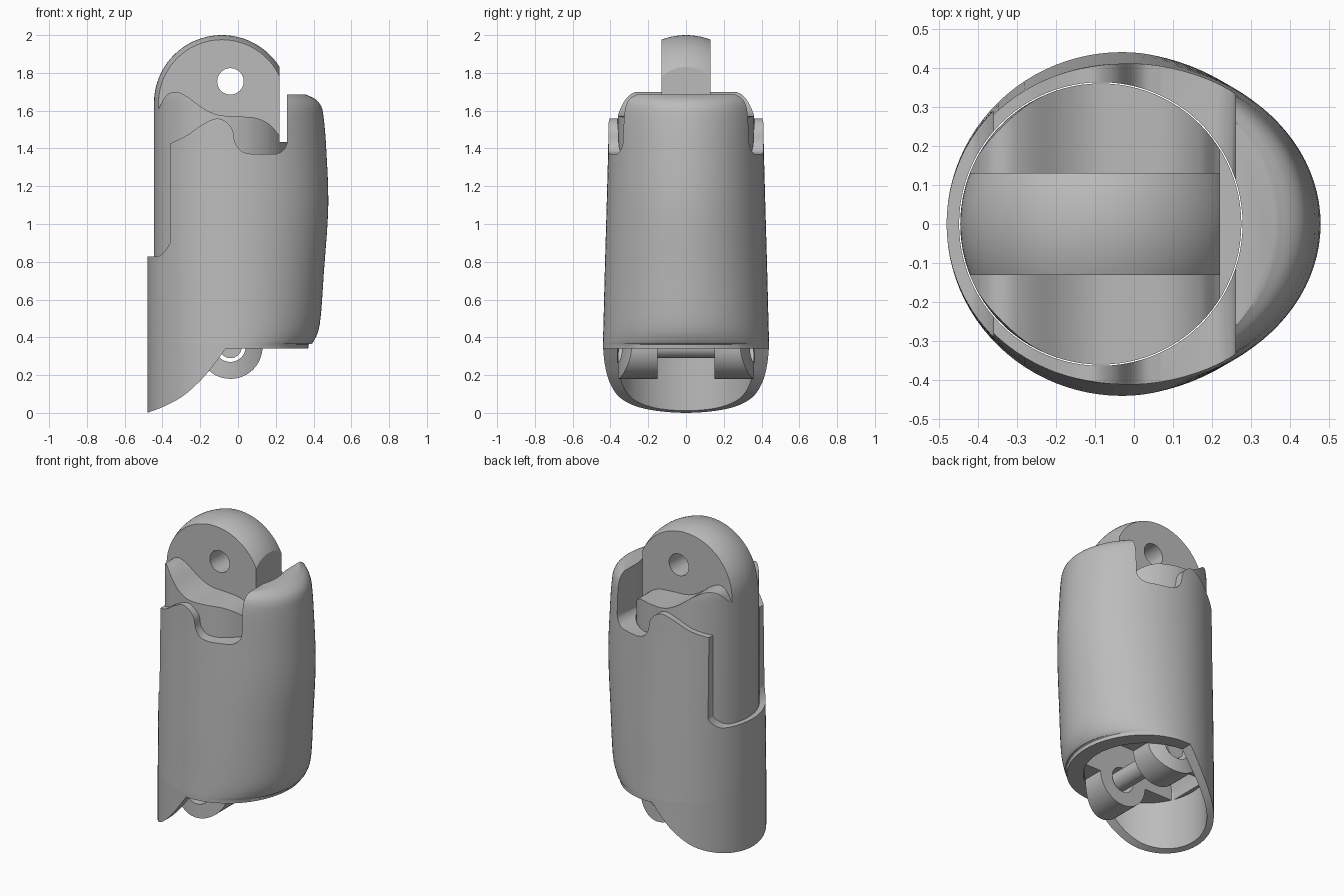
import bpy, bmesh, math
from mathutils import Matrix, Vector

if "Cube" in bpy.data.objects:
    bpy.data.objects.remove(bpy.data.objects["Cube"], do_unlink=True)

grey = bpy.data.materials.new("plain_grey")
grey.use_nodes = True
grey.diffuse_color = (0.5, 0.5, 0.5, 1)
grey.node_tree.nodes["Principled BSDF"].inputs["Base Color"].default_value = (0.5, 0.5, 0.5, 1)

CORE_X, CORE_R = -0.085, 0.36      # axis and radius of the inner core
PIN_X, PIN_Z = -0.04, 0.35         # lower hinge axis


def make(name, bm):
    bmesh.ops.recalc_face_normals(bm, faces=bm.faces)
    mesh = bpy.data.meshes.new(name)
    bm.to_mesh(mesh)
    bm.free()
    mesh.materials.append(grey)
    ob = bpy.data.objects.new(name, mesh)
    bpy.context.collection.objects.link(ob)
    return ob


def smooth(points, steps=8):
    """Catmull-Rom curve through points of any dimension."""
    p = [Vector(q) for q in points]
    p = [2 * p[0] - p[1]] + p + [2 * p[-1] - p[-2]]
    out = []
    for a, b, c, d in zip(p, p[1:], p[2:], p[3:]):
        for i in range(steps):
            t = i / steps
            out.append(0.5 * (2 * b + (c - a) * t + (2 * a - 5 * b + 4 * c - d) * t * t
                              + (3 * b - a - 3 * c + d) * t ** 3))
    return [tuple(v) for v in out + [p[-2]]]


def arc(cx, cz, r, start, end, n=24):
    angles = [math.radians(start + (end - start) * i / n) for i in range(n + 1)]
    return [(cx + r * math.cos(a), cz + r * math.sin(a)) for a in angles]


def loft(name, rings):
    bm = bmesh.new()
    loops = [[bm.verts.new(v) for v in ring] for ring in rings]
    n = len(loops[0])
    for lo, hi in zip(loops, loops[1:]):
        for i in range(n):
            bm.faces.new((lo[i], lo[(i + 1) % n], hi[(i + 1) % n], hi[i]))
    bm.faces.new(loops[0])
    bm.faces.new(loops[-1])
    return make(name, bm)


def prism(name, outline, y0=-1, y1=1):
    """Front outline (x, z) extruded along y."""
    return loft(name, [[(x, y, z) for x, z in outline] for y in (y0, y1)])


def rod(name, x, z, r, y0=-1, y1=1):
    return prism(name, arc(x, z, r, 0, 360, 48)[:-1], y0, y1)


def box(name, x0, x1, z0, z1, y0=-1, y1=1):
    return prism(name, [(x0, z0), (x1, z0), (x1, z1), (x0, z1)], y0, y1)


def cut(target, cutter, operation="DIFFERENCE"):
    mod = target.modifiers.new("cut", "BOOLEAN")
    mod.object, mod.operation, mod.solver = cutter, operation, "EXACT"
    bpy.ops.object.select_all(action="DESELECT")
    bpy.context.view_layer.objects.active = target
    target.select_set(True)
    bpy.ops.object.modifier_apply(modifier=mod.name)
    bpy.data.objects.remove(cutter, do_unlink=True)


def shade(ob):
    bpy.ops.object.select_all(action="DESELECT")
    bpy.context.view_layer.objects.active = ob
    ob.select_set(True)
    bpy.ops.object.shade_smooth_by_angle(angle=math.radians(30))


# Outer shell: egg section, (height, back reach, half width)
sections = [(-0.05, 0.40, 0.44), (0.33, 0.40, 0.44), (0.37, 0.425, 0.44), (0.47, 0.463, 0.437),
            (0.75, 0.485, 0.43), (1.1, 0.508, 0.42), (1.4, 0.497, 0.412), (1.55, 0.485, 0.41),
            (1.62, 0.472, 0.405), (1.66, 0.44, 0.40), (1.685, 0.39, 0.39)]
rings = []
for z, back, half in smooth(sections, 4):
    ring = []
    for i in range(96):
        a = math.tau * i / 96
        reach = back if math.cos(a) > 0 else 0.45
        ring.append((-0.03 + reach * math.cos(a), half * math.sin(a), z))
    rings.append(ring)
shell = loft("outer_shell", rings)

# Shell side outline: scooped fingertip edge, rear wall, notch, lobe, front cutaway
outline = smooth([(-0.481, 0), (-0.39, 0.035), (-0.29, 0.09), (-0.19, 0.18), (-0.12, 0.265), (-0.065, 0.34)])
outline += [(0.6, 0.34), (0.6, 1.8), (0.26, 1.8)]
outline += arc(0.19, 1.44, 0.07, 0, -90, 8)
outline += smooth([(0.07, 1.37), (0.02, 1.385), (-0.015, 1.43), (-0.03, 1.5), (-0.07, 1.545),
                   (-0.12, 1.557), (-0.19, 1.525), (-0.27, 1.47), (-0.36, 1.425)])
outline += smooth([(-0.36, 0.9), (-0.38, 0.865), (-0.41, 0.835), (-0.44, 0.828)], 4)
outline += [(-0.6, 0.828), (-0.6, 0)]
cut(shell, prism("shell_outline", outline), "INTERSECT")


def round_section(r, z):
    return [(CORE_X + r * math.cos(math.tau * i / 96), r * math.sin(math.tau * i / 96), z)
            for i in range(96)]


cut(shell, loft("bore", [round_section(CORE_R + 0.003, z) for z in (-1, 3)]))
shade(shell)

# Inner core: round column with a domed top
dome = [(CORE_R * math.cos(a), 1.64 + CORE_R * math.sin(a))
        for a in (math.radians(88 * i / 24) for i in range(25))]
core = loft("inner_core", [round_section(r, z) for r, z in [(CORE_R, 0)] + dome])

# Lower edge with the hinge knuckles hanging below
lower = [(-0.6, PIN_Z)] + arc(PIN_X, PIN_Z, 0.17, 180, 360) + [(0.6, PIN_Z), (0.6, 2.5), (-0.6, 2.5)]
cut(core, prism("lower_outline", lower), "INTERSECT")

# Wavy shoulders either side of the upper tongue
wave = smooth([(-0.6, 1.4), (-0.47, 1.5), (-0.42, 1.61), (-0.38, 1.68), (-0.33, 1.7), (-0.27, 1.675),
               (-0.18, 1.61), (-0.1, 1.577), (0, 1.57), (0.1, 1.56), (0.17, 1.525), (0.22, 1.47),
               (0.3, 1.41)])
for side in (-1, 1):
    cut(core, prism("shoulder_cut", wave + [(0.6, 1.41), (0.6, 2.5), (-0.6, 2.5)], 0.13 * side, side))

# Flat rear of the tongue, upper pin hole, lower hinge slot and hole
cut(core, box("rear_cut", 0.22, 1, 1.435, 2.5))
cut(core, rod("upper_hole", PIN_X, 1.755, 0.07))
cut(core, rod("hinge_slot", PIN_X, PIN_Z, 0.38, -0.15, 0.15))
cut(core, rod("hinge_hole", PIN_X, PIN_Z, 0.08))
shade(core)

# Lower hinge pin
pin = rod("hinge_pin", PIN_X, PIN_Z, 0.06, -0.33, 0.33)
shade(pin)
